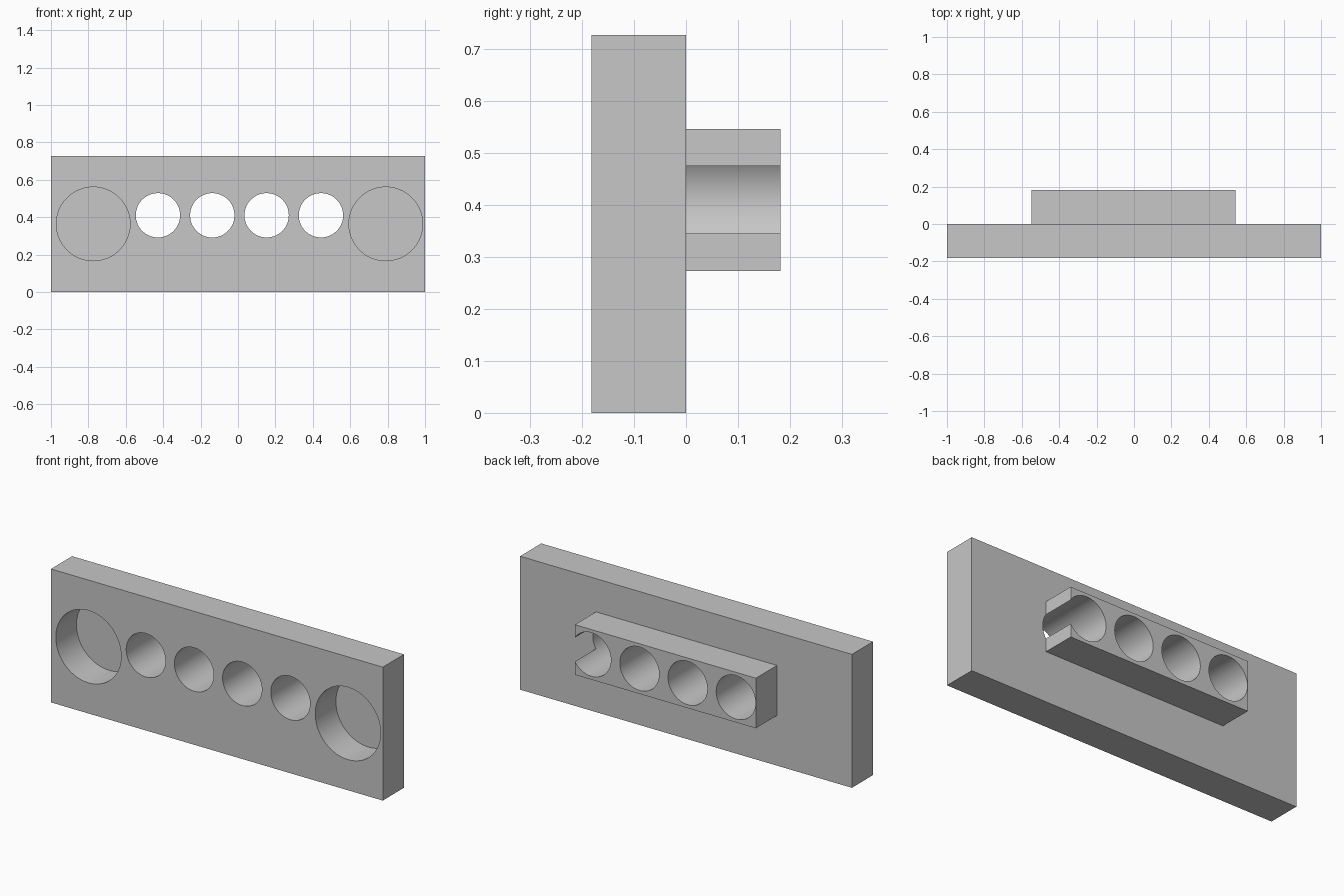
import bpy
from math import pi, radians

default = bpy.data.objects.get("Cube")
if default:
    bpy.data.objects.remove(default, do_unlink=True)

grey = bpy.data.materials.new("light_grey")
grey.use_nodes = True
grey.diffuse_color = (0.57, 0.57, 0.57, 1)
grey.node_tree.nodes["Principled BSDF"].inputs["Base Color"].default_value = grey.diffuse_color


def box(name, low, high):
    centre = [(a + b) / 2 for a, b in zip(low, high)]
    bpy.ops.mesh.primitive_cube_add(size=1, location=centre)
    ob = bpy.context.object
    ob.name = name
    ob.scale = [b - a for a, b in zip(low, high)]
    bpy.ops.object.transform_apply(location=True, rotation=False, scale=True)
    ob.data.materials.append(grey)
    return ob


def bore(name, x, z, radius, front, back):
    """Cylinder along y, used as a cutter."""
    bpy.ops.mesh.primitive_cylinder_add(
        vertices=96, radius=radius, depth=back - front,
        location=(x, (front + back) / 2, z), rotation=(pi / 2, 0, 0))
    ob = bpy.context.object
    ob.name = name
    ob.data.materials.append(grey)
    return ob


def combine(target, tool, operation):
    """Apply a boolean and discard the tool object."""
    mod = target.modifiers.new(operation, "BOOLEAN")
    mod.operation, mod.object, mod.solver = operation, tool, "EXACT"
    bpy.context.view_layer.objects.active = target
    bpy.ops.object.modifier_apply(modifier=mod.name)
    bpy.data.objects.remove(tool, do_unlink=True)


# Front plate with the narrow block on its back
DEPTH = 0.182
plate = box("drilled_plate", (-1, -DEPTH, 0), (1, 0, 0.727))
block = box("rear_block", (-0.5485, -0.05, 0.273), (0.5425, DEPTH, 0.546))
combine(plate, block, "UNION")

# Row of through holes; the last one breaks out of the block's end
for i in range(4):
    hole = bore("through_hole", -0.428 + 0.2905 * i, 0.41, 0.1185, -0.3, 0.3)
    combine(plate, hole, "DIFFERENCE")

# Wide blind pockets, leaving a thin floor at the back
for x in (-0.774, 0.79):
    pocket = bore("pocket", x, 0.364, 0.197, -0.3, -0.004)
    combine(plate, pocket, "DIFFERENCE")

bpy.ops.object.select_all(action="DESELECT")
plate.select_set(True)
bpy.context.view_layer.objects.active = plate
bpy.ops.object.shade_smooth_by_angle(angle=radians(30))
